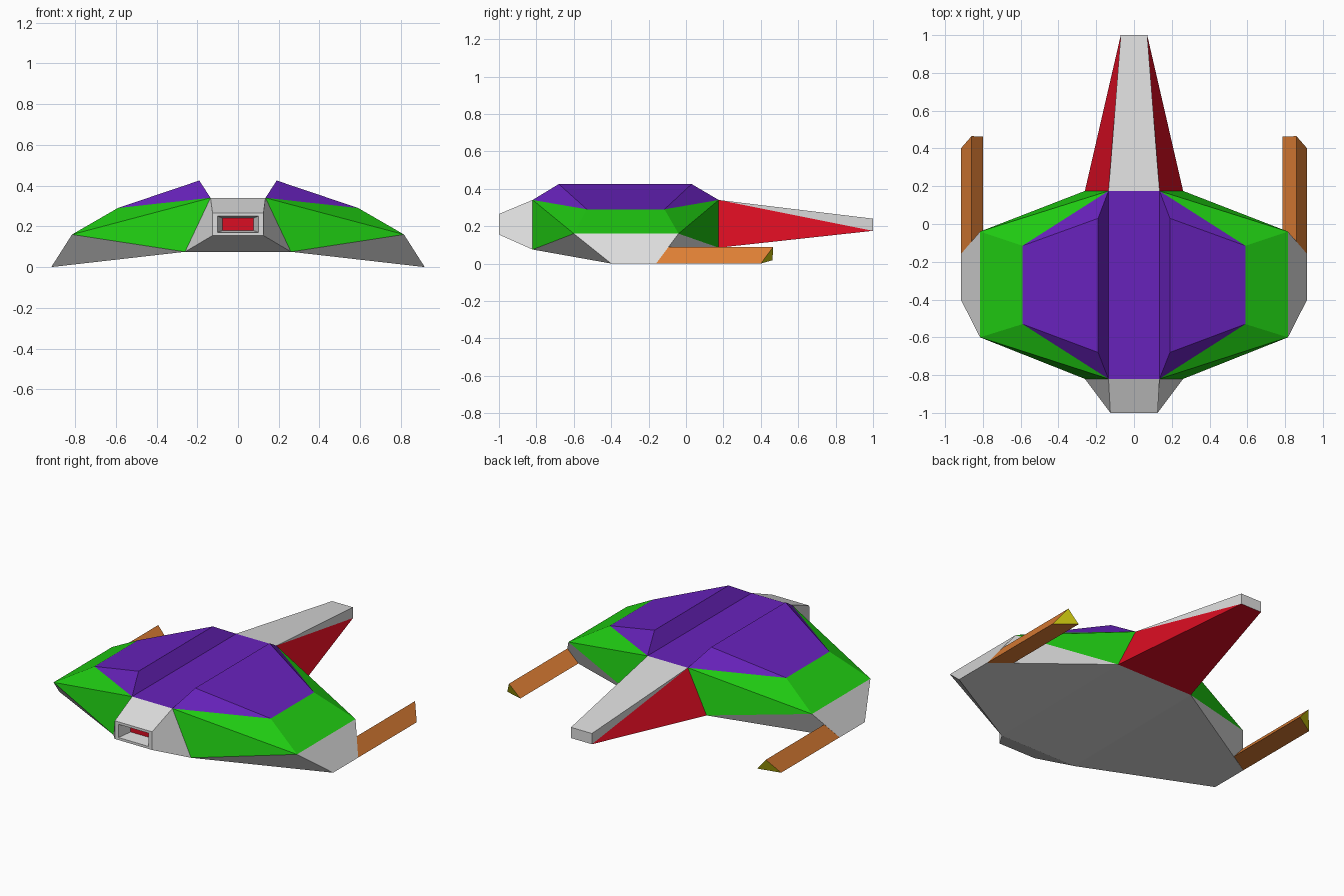
import bpy, bmesh

if "Cube" in bpy.data.objects:
    bpy.data.objects.remove(bpy.data.objects["Cube"])


def material(name, rgb):
    m = bpy.data.materials.new(name)
    m.diffuse_color = (*rgb, 1)
    m.use_nodes = True
    m.node_tree.nodes["Principled BSDF"].inputs["Base Color"].default_value = m.diffuse_color
    return m


GREY = material("light grey", (0.72, 0.72, 0.72))
GREEN = material("green", (0.014, 0.60, 0.006))
PURPLE = material("purple", (0.137, 0.016, 0.50))
RED = material("red", (0.70, 0.004, 0.016))
ORANGE = material("orange", (0.73, 0.21, 0.035))
YELLOW = material("yellow", (0.62, 0.58, 0.005))

# Corner points of the right half; a lower-case letter is the mirrored corner
CORNERS = {
    "A": (0.135, -0.82, 0.34), "B": (0.26, -0.82, 0.075),    # front opening
    "C": (0.19, -0.68, 0.425), "D": (0.19, 0.03, 0.425),     # ridge
    "E": (0.59, -0.53, 0.29), "F": (0.59, -0.115, 0.29),     # shoulder
    "G": (0.815, -0.60, 0.16), "H": (0.815, -0.04, 0.16),    # wing edge
    "I": (0.917, -0.40, 0.0), "J": (0.917, -0.16, 0.0),      # wing tip
    "K": (0.135, 0.175, 0.34), "L": (0.26, 0.175, 0.085),    # rear opening
    "P": (0.125, -1.0, 0.265), "Q": (0.125, -1.0, 0.155),    # nose end
    "W": (0.10, -1.0, 0.25), "X": (0.10, -1.0, 0.17),        # recess mouth
    "U": (0.075, -0.92, 0.24), "V": (0.075, -0.92, 0.18),    # recess back
    "T": (0.07, 1.0, 0.24), "S": (0.07, 1.0, 0.175),         # tail end
}


def corner(c):
    x, y, z = CORNERS[c.upper()]
    return (x if c.isupper() else -x, y, z)


def build(name, faces, lookup):
    """Make a flat-faced object from (corner names, material) pairs."""
    bm = bmesh.new()
    verts, mats = {}, []
    for names, mat in faces:
        if mat not in mats:
            mats.append(mat)
        for c in names:
            if c not in verts:
                verts[c] = bm.verts.new(lookup(c))
        bm.faces.new([verts[c] for c in names]).material_index = mats.index(mat)
    bmesh.ops.recalc_face_normals(bm, faces=bm.faces)
    mesh = bpy.data.meshes.new(name)
    bm.to_mesh(mesh)
    bm.free()
    for m in mats:
        mesh.materials.append(m)
    ob = bpy.data.objects.new(name, mesh)
    bpy.context.collection.objects.link(ob)


def mirrored_part(name, groups):
    faces = []
    for mat, text in groups:
        for f in text.split():
            faces.append((f, mat))
            if set(f.swapcase()) != set(f):
                faces.append((f.swapcase()[::-1], mat))
    build(name, faces, corner)


# Hull: purple back, green flanks, grey wing tips and underside
mirrored_part("hull", [
    (PURPLE, "AakK ACDK CDFE ACE DKF"),
    (GREEN, "EFHG FKH KHL AEG AGB"),
    (GREY, "GBI GHJI HJL BIJL BblL"),
])

# Nose: tapered box with a recessed red window
mirrored_part("nose", [
    (GREY, "AapP BbqQ ABQP PpwW QqxX PWXQ WwuU XxvV WXVU"),
    (RED, "UuvV"),
])

# Tail: grey top and end, red sides and underside
mirrored_part("tail", [
    (GREY, "KktT KTS TtsS"),
    (RED, "KLS LlsS"),
])

# Rear prongs: triangular bars growing from the wing tips
for side, label, inner in ((1, "right", 0.785), (-1, "left", 0.80)):
    prong = {
        "a": (0.86, -0.095, 0.088), "b": (0.917, -0.16, 0.0), "c": (inner, -0.10, 0.018),
        "d": (0.86, 0.465, 0.088), "e": (0.917, 0.40, 0.0), "f": (inner, 0.463, 0.018),
    }
    build(label + "_prong",
          [("abed", ORANGE), ("bcfe", ORANGE), ("cadf", ORANGE),
           ("abc", ORANGE), ("def", YELLOW)],
          lambda c: (side * prong[c][0], prong[c][1], prong[c][2]))
